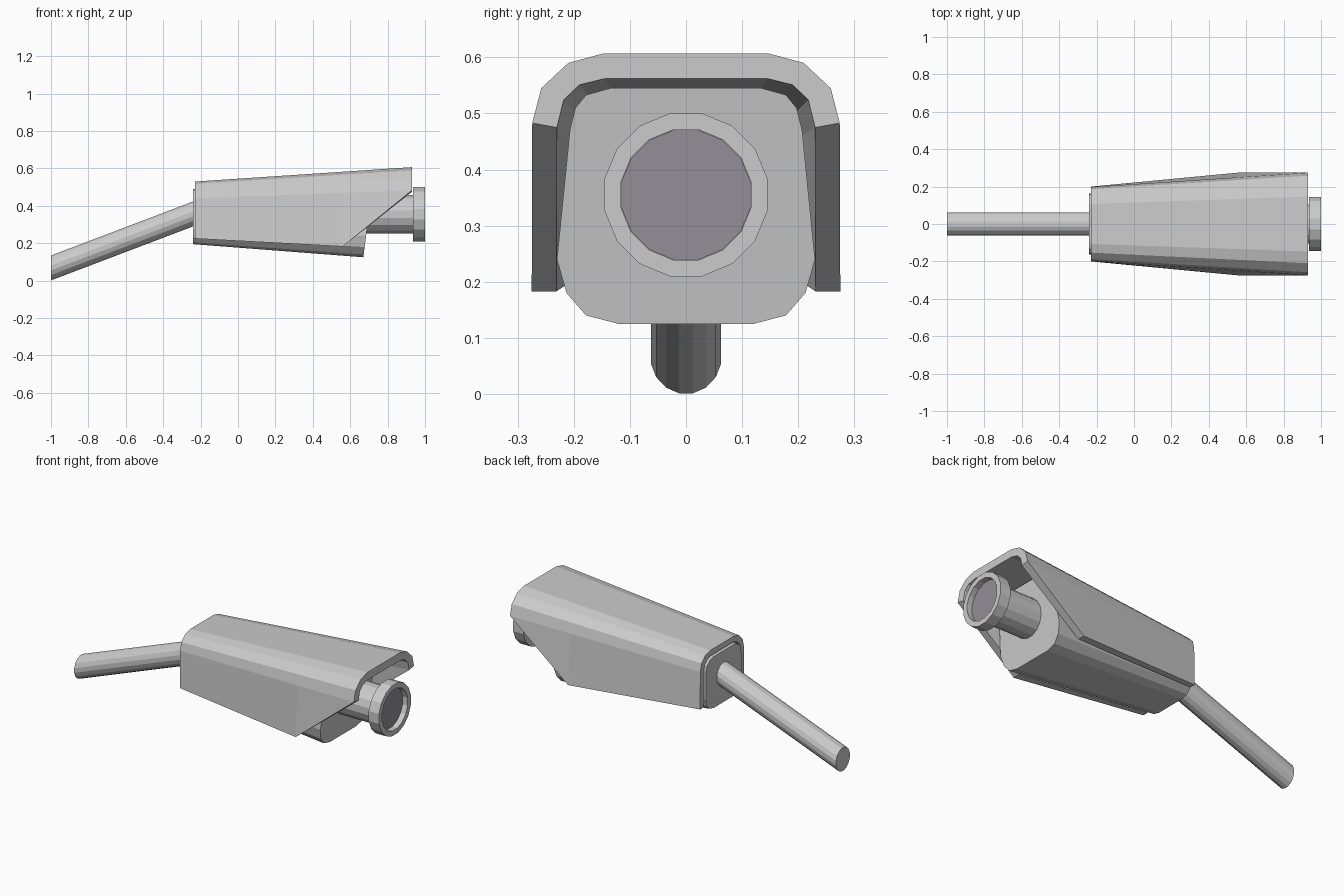
import bpy, bmesh, math

if "Cube" in bpy.data.objects:
    bpy.data.objects.remove(bpy.data.objects["Cube"])


def material(name, rgb):
    m = bpy.data.materials.new(name)
    m.diffuse_color = (*rgb, 1)
    m.use_nodes = True
    m.node_tree.nodes["Principled BSDF"].inputs["Base Color"].default_value = m.diffuse_color
    return m


GREY = material("light_grey", (0.6, 0.6, 0.6))
GLASS = material("lens_grey", (0.29, 0.28, 0.31))


def loft(name, rings, mat):
    """Skin a run of equal-length closed rings and cap both ends."""
    bm = bmesh.new()
    loops = [[bm.verts.new(p) for p in ring] for ring in rings]
    n = len(loops[0])
    for a, b in zip(loops, loops[1:]):
        for i in range(n):
            j = (i + 1) % n
            bm.faces.new((a[i], a[j], b[j], b[i]))
    bm.faces.new(loops[0])
    bm.faces.new(loops[-1])
    bmesh.ops.remove_doubles(bm, verts=bm.verts, dist=0.0005)
    bmesh.ops.recalc_face_normals(bm, faces=bm.faces)
    mesh = bpy.data.meshes.new(name)
    bm.to_mesh(mesh)
    bm.free()
    mesh.materials.append(mat)
    ob = bpy.data.objects.new(name, mesh)
    bpy.context.collection.objects.link(ob)
    return ob


def circle(x, z, ry, rz=None, n=16):
    rz = rz or ry
    angles = [2 * math.pi * (i + 0.5) / n for i in range(n)]
    return [(x, ry * math.cos(a), z + rz * math.sin(a)) for a in angles]


def mix(a, b, t):
    return [tuple(u + (v - u) * t for u, v in zip(p, q)) for p, q in zip(a, b)]


def mirrored(half):
    return half + [(-y, z) for y, z in reversed(half)]


# Sun shroud: tapered arch-shaped shell with diagonal front cheeks
X0, X1, XM = -0.23, 0.93, 0.56
OUT_BACK = [(.198, .44), (.187, .485), (.153, .518), (.107, .53)]
OUT_FRONT = [(.274, .483), (.258, .545), (.21, .59), (.147, .607)]
IN_BACK = [(.166, .435), (.158, .463), (.135, .487), (.105, .498)]
IN_FRONT = [(.23, .475), (.218, .524), (.19, .551), (.145, .562)]


def shroud_ring(x, outer_foot, inner_foot):
    t = (x - X0) / (X1 - X0)
    outer = mirrored([outer_foot] + mix(OUT_BACK, OUT_FRONT, t))
    inner = mirrored([inner_foot] + mix(IN_BACK, IN_FRONT, t))
    return [(x, y, z) for y, z in outer + inner[::-1]]


loft("shroud", [
    shroud_ring(X0, (.2, .225), (.167, .225)),
    shroud_ring(XM, (.275, .183), (.231, .183)),
    shroud_ring(X1, OUT_FRONT[0], IN_FRONT[0]),
], GREY)

# Tapered camera body with a slightly raked front face
body_back = mirrored([(.09, .195), (.13, .205), (.155, .23), (.163, .27),
                      (.16, .43), (.152, .46), (.13, .48), (.1, .49)])
body_front = mirrored([(.12, .125), (.178, .14), (.213, .18), (.23, .24),
                       (.207, .47), (.197, .51), (.178, .533), (.135, .545)])
loft("body", [
    [(-0.24, y, z) for y, z in body_back],
    [(0.67 + 0.13 * (z - 0.125), y, z) for y, z in body_front],
], GREY)

# Lens barrel, recessed front ring and glass
LZ = 0.355
loft("lens_barrel", [circle(0.64, LZ, 0.105), circle(0.94, LZ, 0.105)], GREY)
loft("lens_ring", [circle(0.935, LZ, 0.148), circle(1.0, LZ, 0.148),
                   circle(1.0, LZ, 0.118), circle(0.965, LZ, 0.118)], GREY)
loft("lens_glass", [circle(0.963, LZ, 0.1175), circle(0.968, LZ, 0.1175)], GLASS)

# Sloping mounting arm, cut upright at the wall end
loft("mount_arm", [circle(-1.0, 0.068, 0.064, 0.068),
                   circle(-0.2, 0.372, 0.064, 0.068)], GREY)
